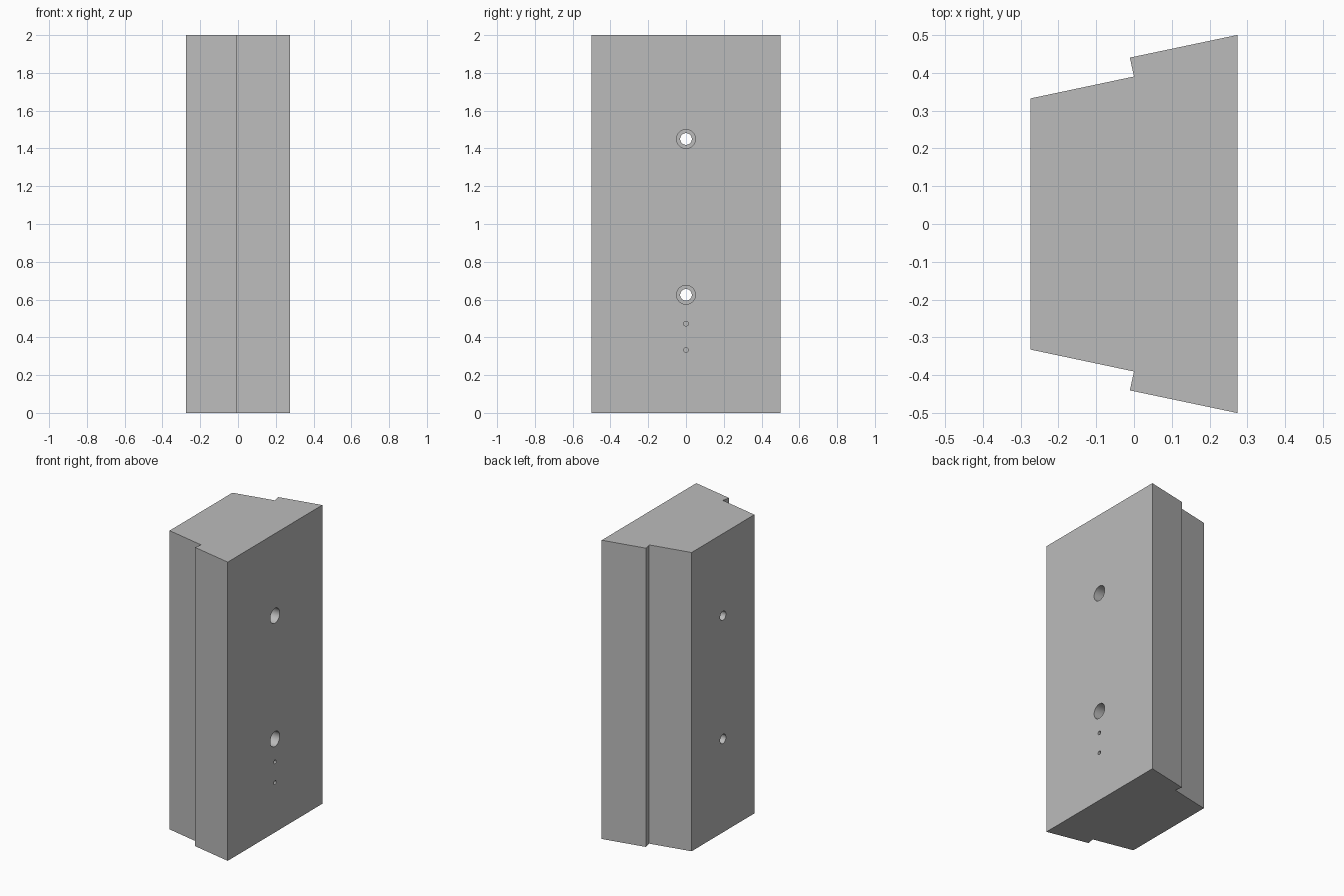
import bpy, bmesh, math
from mathutils import Matrix

cube = bpy.data.objects.get("Cube")
if cube:
    bpy.data.objects.remove(cube, do_unlink=True)

HEIGHT = 2.0
FACE_X = 0.274

grey = bpy.data.materials.new("mid grey")
grey.use_nodes = True
grey.diffuse_color = (0.5, 0.5, 0.5, 1)
grey.node_tree.nodes["Principled BSDF"].inputs["Base Color"].default_value = (0.5, 0.5, 0.5, 1)


def add_object(name, bm):
    bmesh.ops.recalc_face_normals(bm, faces=bm.faces)
    mesh = bpy.data.meshes.new(name)
    bm.to_mesh(mesh)
    bm.free()
    mesh.materials.append(grey)
    obj = bpy.data.objects.new(name, mesh)
    bpy.context.collection.objects.link(obj)
    return obj


def drill(block, radius, z, x_from, x_to):
    """Cut a round hole along x."""
    bm = bmesh.new()
    place = Matrix.Translation(((x_from + x_to) / 2, 0, z)) @ Matrix.Rotation(math.pi / 2, 4, "Y")
    bmesh.ops.create_cone(bm, cap_ends=True, segments=48, radius1=radius, radius2=radius,
                          depth=x_to - x_from, matrix=place)
    cutter = add_object("hole_cutter", bm)
    cutter.hide_render = True
    mod = block.modifiers.new("hole", "BOOLEAN")
    mod.operation = "DIFFERENCE"
    mod.solver = "EXACT"
    mod.object = cutter
    bpy.context.view_layer.objects.active = block
    bpy.ops.object.modifier_apply(modifier=mod.name)
    bpy.data.objects.remove(cutter, do_unlink=True)


# Tapered block with a step on each side, extruded upward
half = [(FACE_X, -0.5), (-0.011, -0.44), (0.0, -0.39), (-FACE_X, -0.332)]
outline = half + [(x, -y) for x, y in reversed(half)]
bm = bmesh.new()
base = bm.faces.new([bm.verts.new((x, y, 0)) for x, y in outline])
top = bmesh.ops.extrude_face_region(bm, geom=[base])["geom"]
bmesh.ops.translate(bm, vec=(0, 0, HEIGHT),
                    verts=[v for v in top if isinstance(v, bmesh.types.BMVert)])
block = add_object("stepped_block", bm)

# Counterbored through holes for the mounting screws
for z in (0.625, 1.45):
    drill(block, 0.031, z, -0.4, 0.4)
    drill(block, 0.05, z, FACE_X - 0.25, 0.4)

# Small blind pilot holes
for z in (0.333, 0.472):
    drill(block, 0.0125, z, FACE_X - 0.1, 0.4)

# Smooth hole walls, sharp block edges
bpy.ops.object.select_all(action="DESELECT")
block.select_set(True)
bpy.context.view_layer.objects.active = block
bpy.ops.object.shade_smooth_by_angle(angle=math.radians(10))
